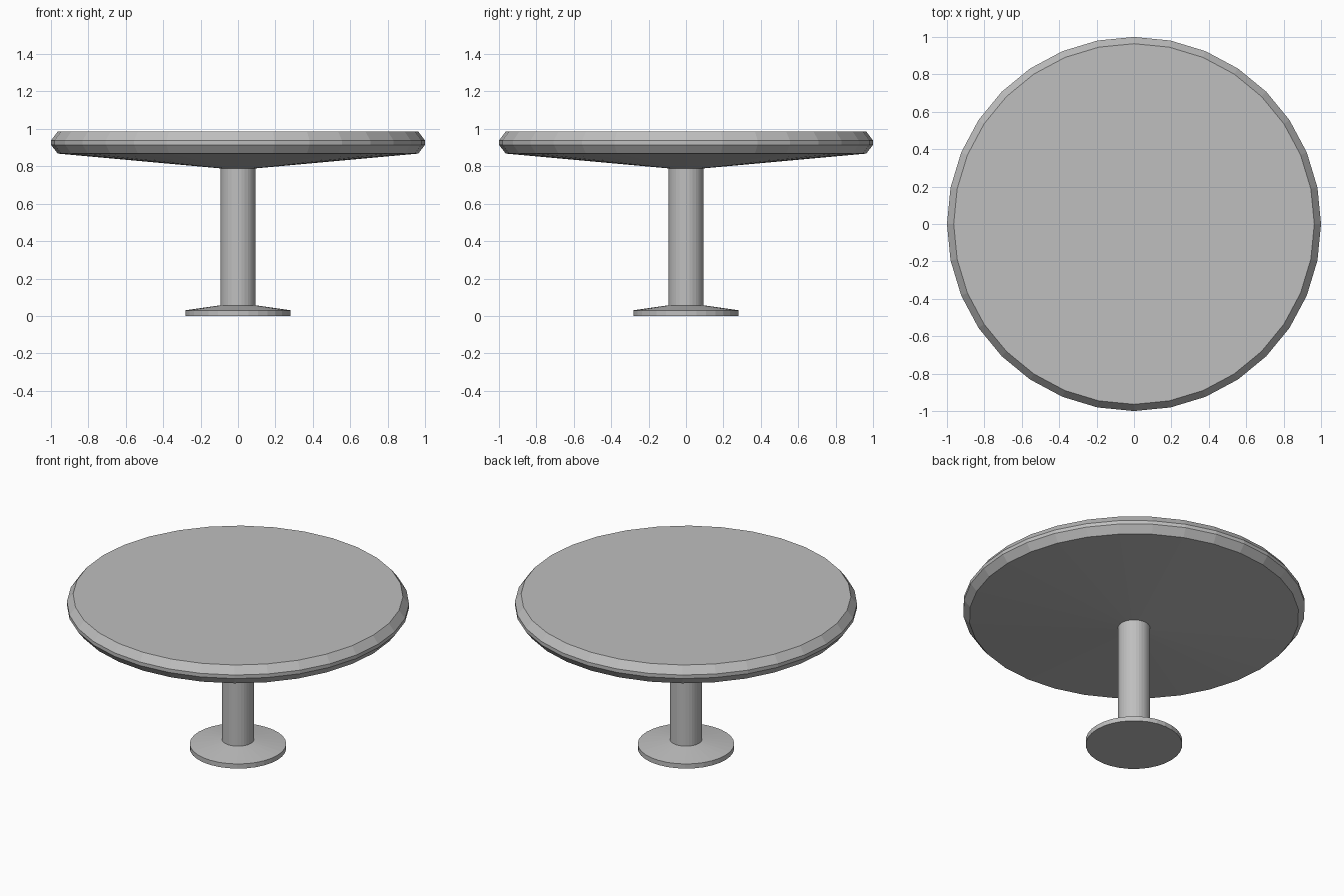
import bpy
import bmesh
import math

if "Cube" in bpy.data.objects:
    bpy.data.objects.remove(bpy.data.objects["Cube"])

SIDES = 32

grey = bpy.data.materials.new("light grey")
grey.diffuse_color = (0.52, 0.52, 0.52, 1)
grey.use_nodes = True
grey.node_tree.nodes["Principled BSDF"].inputs["Base Color"].default_value = grey.diffuse_color


def lathe(name, profile):
    """Turn a bottom-to-top (radius, z) profile into a closed faceted solid."""
    bm = bmesh.new()
    rings = [[bm.verts.new((r * math.cos(2 * math.pi * i / SIDES),
                            r * math.sin(2 * math.pi * i / SIDES), z))
              for i in range(SIDES)] for r, z in profile]
    for low, high in zip(rings, rings[1:]):
        for i in range(SIDES):
            j = (i + 1) % SIDES
            bm.faces.new((low[i], low[j], high[j], high[i]))
    bm.faces.new(rings[0][::-1])
    bm.faces.new(rings[-1])
    mesh = bpy.data.meshes.new(name)
    bm.to_mesh(mesh)
    bm.free()
    mesh.materials.append(grey)
    obj = bpy.data.objects.new(name, mesh)
    bpy.context.collection.objects.link(obj)
    return obj


# Foot, column and bevelled top with a shallow conical underside
lathe("foot", [(0.282, 0), (0.282, 0.03), (0.094, 0.057)])
lathe("column", [(0.094, 0.05), (0.094, 0.795)])
lathe("table_top", [(0.094, 0.789), (0.964, 0.868), (1, 0.915),
                    (1, 0.938), (0.964, 0.986)])
